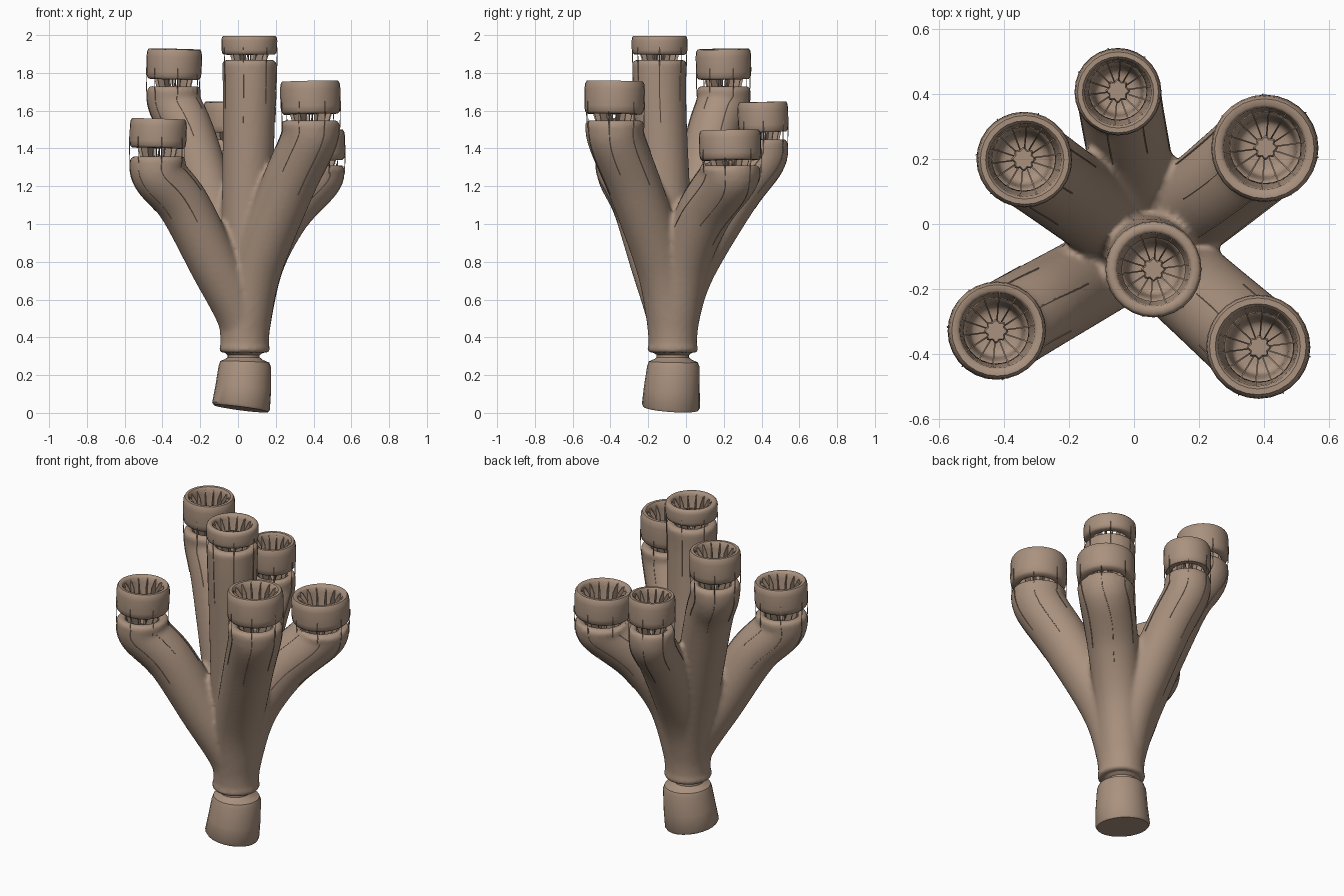
import bpy, bmesh, math
from mathutils import Vector

if "Cube" in bpy.data.objects:
    bpy.data.objects.remove(bpy.data.objects["Cube"])

BROWN = bpy.data.materials.new("coral_brown")
BROWN.diffuse_color = (0.40, 0.285, 0.21, 1)
BROWN.use_nodes = True
BROWN.node_tree.nodes["Principled BSDF"].inputs["Base Color"].default_value = BROWN.diffuse_color
ROOT = Vector((0.035, -0.07, 0.0))
UP = Vector((0, 0, 1))

# x, y, branch top z, cup underside z, cup top z, cup radius,
# then the bend of the branch: share of the sideways reach, height (three times)
TIPS = [(-0.05, 0.41, 1.45, 1.49, 1.65, 0.134, 0.20, 0.76, 0.68, 1.15, 0.97, 1.34),
        (-0.34, 0.20, 1.73, 1.77, 1.93, 0.147, 0.22, 0.80, 0.74, 1.43, 0.98, 1.63),
        (0.405, 0.235, 1.31, 1.34, 1.50, 0.165, 0.20, 0.80, 0.55, 1.06, 0.96, 1.24),
        (0.06, -0.14, 1.87, 1.90, 2.00, 0.148, 0.30, 0.80, 0.80, 1.40, 1.00, 1.70),
        (-0.425, -0.33, 1.36, 1.405, 1.56, 0.151, 0.35, 0.79, 0.70, 1.10, 0.98, 1.26),
        (0.385, -0.38, 1.55, 1.585, 1.76, 0.160, 0.19, 0.78, 0.63, 1.18, 0.96, 1.44)]


def ring_pt(c, r, axis, a):
    u = Vector((0, 1, 0)).cross(axis).normalized()
    v = axis.cross(u).normalized()
    return c + r * (math.cos(a) * u + math.sin(a) * v)


def sweep(bm, rings, n=32, closed=False):
    """Skin a list of (centre, radius, axis) rings; cap the ends or close the loop."""
    rows = [[bm.verts.new(ring_pt(c, r, ax, 2 * math.pi * i / n)) for i in range(n)]
            for c, r, ax in rings]
    for a, b in zip(rows, rows[1:] + rows[:1] if closed else rows[1:]):
        for i in range(n):
            j = (i + 1) % n
            bm.faces.new((a[i], a[j], b[j], b[i]))
    if not closed:
        bm.faces.new(rows[0][::-1])
        bm.faces.new(rows[-1])


def finish(bm, name, angle=40):
    bmesh.ops.recalc_face_normals(bm, faces=bm.faces)
    me = bpy.data.meshes.new(name)
    bm.to_mesh(me)
    bm.free()
    ob = bpy.data.objects.new(name, me)
    bpy.context.collection.objects.link(ob)
    me.materials.append(BROWN)
    bpy.ops.object.select_all(action='DESELECT')
    ob.select_set(True)
    bpy.context.view_layer.objects.active = ob
    if angle:
        bpy.ops.object.shade_smooth_by_angle(angle=math.radians(angle))
    return ob


def branch_path(tip):
    """Catmull-Rom centre line from the trunk foot to the branch top."""
    x, y, zt = tip[:3]
    b = tip[6:]
    keys = []
    for f, z in ((0, 0.318), (0.03, 0.5), (b[0], b[1]), (b[2], b[3]), (b[4], b[5]),
                 (1, zt - 0.02)):
        keys.append(Vector((ROOT.x + f * (x - ROOT.x), ROOT.y + f * (y - ROOT.y), z)))
    keys = [2 * keys[0] - keys[1]] + keys + [2 * keys[-1] - keys[-2]]
    pts = []
    for i in range(1, len(keys) - 2):
        a, b, c, d = keys[i - 1:i + 3]
        for k in range(8):
            t = k / 8
            pts.append(0.5 * (2 * b + (c - a) * t + (2 * a - 5 * b + 4 * c - d) * t * t
                              + (3 * b - a - 3 * c + d) * t ** 3))
    pts.append(keys[-2])
    out = []
    for i, p in enumerate(pts):
        t = (pts[min(i + 1, len(pts) - 1)] - pts[max(i - 1, 0)]).normalized()
        s = i / (len(pts) - 1)
        out.append((p, 0.126 + (tip[5] - 0.003 - 0.126) * s ** 1.2, t))
    out[0] = (out[0][0], 0.127, UP)
    out[1] = (out[1][0], 0.135, UP)
    return out


# branching body: hollow-tipped tubes fused and softened
bm = bmesh.new()
for tip in TIPS:
    path = branch_path(tip)
    top, R = Vector(tip[:3]), tip[5]
    lip = [(top + UP * dz, R * k, UP) for dz, k in
           ((-0.006, 0.93), (0, 0.84), (0, 0.72), (-0.012, 0.62), (-0.05, 0.58), (-0.13, 0.53))]
    sweep(bm, path + lip)
body = finish(bm, "branching_body", 0)
m = body.modifiers.new("fuse", 'REMESH')
m.mode, m.voxel_size, m.use_smooth_shade = 'VOXEL', 0.0135, True
m = body.modifiers.new("soften", 'SMOOTH')
m.factor, m.iterations = 0.5, 4
for name in ("fuse", "soften"):
    bpy.ops.object.modifier_apply(modifier=name)
for p in body.data.polygons:
    p.use_smooth = True

# holdfast stump with pinched neck
bm = bmesh.new()
t = Vector((0.13, 0.07, 1)).normalized()
s = Vector((0.03, 0.02, 1)).normalized()
sweep(bm, [(Vector(c), r, ax) for c, r, ax in (
    ((0.016, -0.08, 0.023), 0.146, t), ((0.016, -0.08, 0.036), 0.154, t),
    ((0.028, -0.075, 0.13), 0.148, t), ((0.036, -0.067, 0.245), 0.139, s),
    ((0.036, -0.067, 0.270), 0.130, s), ((0.032, -0.068, 0.284), 0.098, s),
    ((0.03, -0.07, 0.294), 0.085, UP), ((0.03, -0.07, 0.306), 0.085, UP),
    ((0.033, -0.07, 0.328), 0.115, UP))], 24)
finish(bm, "stump_base")

for k, tip in enumerate(TIPS):
    x, y, zt, zb, zc, R = tip[:6]
    C = Vector((x, y, 0))
    lean = Vector(((x - ROOT.x) * -0.06, (y - ROOT.y) * -0.06, 1)).normalized()
    h = zc - zb

    # cup collar: open ring with rounded lips
    bm = bmesh.new()
    prof = [(0.70, 0), (0.90, 0.005), (0.97, 0.08), (0.995, 0.25), (1.0, 0.75), (0.98, 0.92),
            (0.93, 1), (0.82, 1), (0.765, 0.94), (0.74, 0.75), (0.69, 0.25), (0.66, 0.06)]
    sweep(bm, [(C + UP * (zb - 0.004) + lean * h * v, R * u, lean) for u, v in prof], 28, True)
    finish(bm, f"cup_collar_{k}", 50)

    # radial septa: thin blades from the branch mouth up into the cup
    bm = bmesh.new()
    blade = [(0.18, zt - 0.12), (0.55, zt - 0.12), (0.60, zt - 0.02), (0.72, zb + 0.01),
             (0.79, zc - 0.012), (0.70, zc - 0.018), (0.52, zc - 0.055), (0.34, zt + 0.005),
             (0.22, zt - 0.04)]
    for i in range(14):
        a = 2 * math.pi * (i + 0.3) / 14
        d, w = Vector((math.cos(a), math.sin(a), 0)), Vector((-math.sin(a), math.cos(a), 0))
        sides = [[bm.verts.new(C + d * R * r + UP * z + w * o) for r, z in blade]
                 for o in (-0.0022, 0.0022)]
        bm.faces.new(sides[0])
        bm.faces.new(sides[1][::-1])
        for j in range(len(blade)):
            n = (j + 1) % len(blade)
            bm.faces.new((sides[0][j], sides[0][n], sides[1][n], sides[1][j]))
    finish(bm, f"septa_{k}", 30)

    # lobed central pillar
    bm = bmesh.new()
    rows = [[bm.verts.new(C + Vector((math.cos(a), math.sin(a), 0)) * q
                          * (0.034 + 0.004 * math.cos(8 * a)) + UP * (zt + z))
             for a in (2 * math.pi * j / 48 for j in range(48))]
            for z, q in ((-0.14, 0.9), (-0.045, 1), (-0.035, 0.85))]
    for lo, hi in zip(rows, rows[1:]):
        for i in range(48):
            bm.faces.new((lo[i], lo[i - 47], hi[i - 47], hi[i]))
    bm.faces.new(rows[0])
    bm.faces.new(rows[-1])
    finish(bm, f"central_pillar_{k}", 50)

    # outer ribs: fine threads along the branch wall, bridging to the cup
    bm = bmesh.new()
    path = [p for p in branch_path(tip) if p[0].z > zt - 0.36]
    for i in range(7):
        a = 2 * math.pi * (i + 0.4 * (k % 3)) / 7
        line = [ring_pt(c, r + 0.001, ax, a) for c, r, ax in path[(i * 3) % 5:]]
        line += [ring_pt(C + UP * (zb + 0.03), R, lean, a),
                 ring_pt(C + UP * (zb + 0.35 * h), R, lean, a)]
        sweep(bm, [(p, 0.0022, UP) for p in line], 5)
    finish(bm, f"outer_ribs_{k}")
